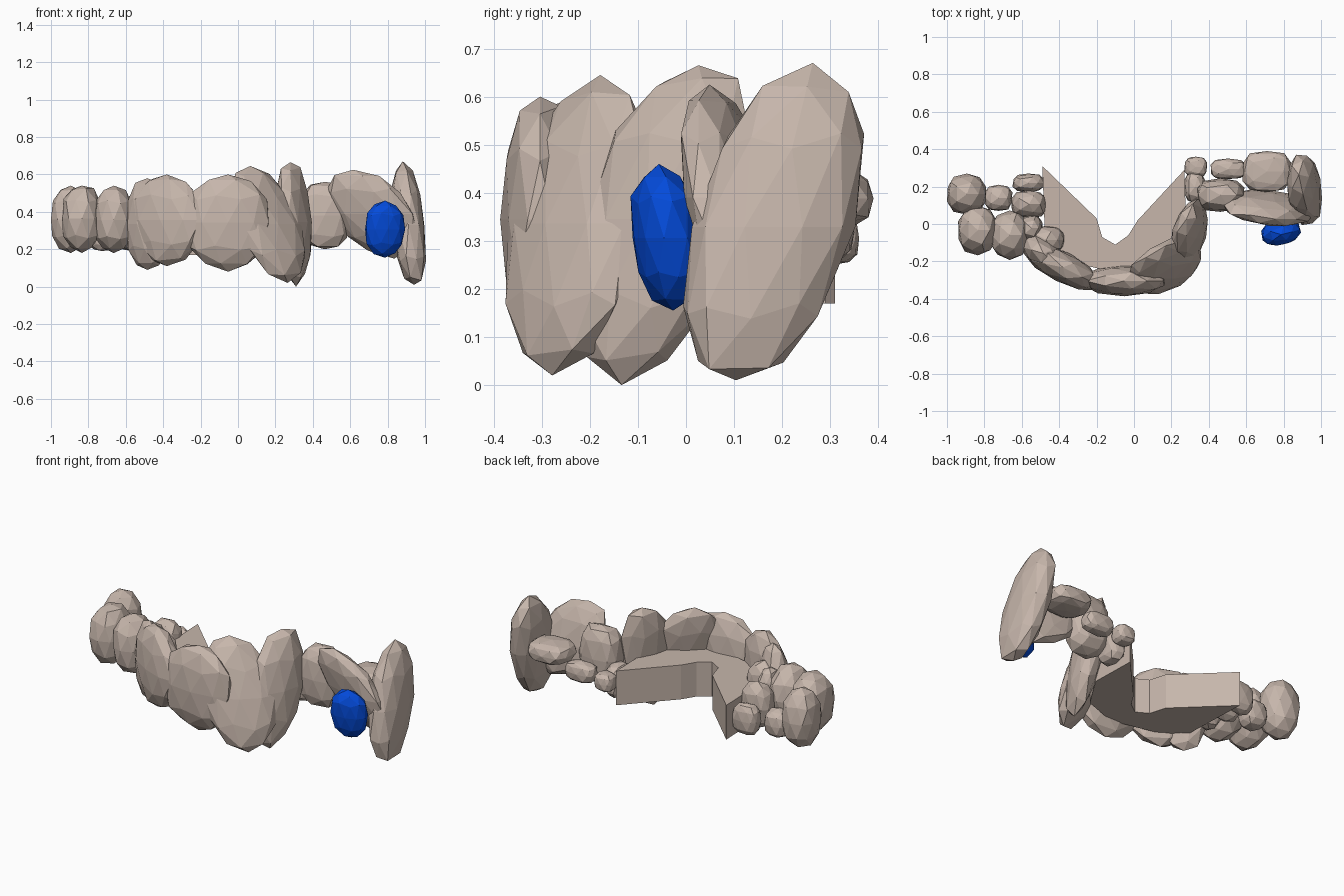
import bpy, bmesh, math, random
from mathutils import Matrix, Vector

if "Cube" in bpy.data.objects:
    bpy.data.objects.remove(bpy.data.objects["Cube"])


def material(name, rgb):
    m = bpy.data.materials.new(name)
    m.diffuse_color = (*rgb, 1)
    m.use_nodes = True
    m.node_tree.nodes["Principled BSDF"].inputs["Base Color"].default_value = m.diffuse_color
    return m


STONE = material("warm_grey_stone", (0.57, 0.47, 0.41))
BLUE = material("deep_blue", (0.001, 0.07, 0.71))
rnd = random.Random(4)


def finish(bm, name, mat):
    bmesh.ops.recalc_face_normals(bm, faces=bm.faces[:])
    me = bpy.data.meshes.new(name)
    bm.to_mesh(me)
    bm.free()
    me.materials.append(mat)
    bpy.context.collection.objects.link(bpy.data.objects.new(name, me))


def rock(name, x, y, size, low, high, yaw=0, lean=(0, 0), box=.88, mat=STONE):
    """Faceted boulder: squared-off sphere, sized, turned, with its top leaning over."""
    bm = bmesh.new()
    bmesh.ops.create_icosphere(bm, subdivisions=2, radius=1)
    for v in bm.verts:
        k = rnd.uniform(.96, 1.04)
        v.co = [math.copysign(abs(c) ** box, c) * k for c in v.co]
    turn = Matrix.Rotation(yaw, 3, 'Z')
    ext = [(min(v.co[i] for v in bm.verts), max(v.co[i] for v in bm.verts)) for i in range(3)]
    for v in bm.verts:
        u = [(c - a) / (b - a) - .5 for c, (a, b) in zip(v.co, ext)]
        p = turn @ Vector((u[0] * size[0], u[1] * size[1], 0))
        v.co = (x + p.x + u[2] * lean[0], y + p.y + u[2] * lean[1], low + (u[2] + .5) * (high - low))
    finish(bm, name, mat)


def arc(deg, scale=1):
    """Point and heading on the curved front, measured from its middle."""
    t = math.radians(deg)
    rx, ry = (.55 if deg < 0 else .38) * scale, .4 * scale
    return (-.06 + rx * math.sin(t), .1 - ry * math.cos(t),
            math.atan2(ry * math.sin(t), rx * math.cos(t)))


# Earth bank: V-shaped inner edge, outer edge following the front arc
outline = [(-.49, .31), (-.20, .03), (-.17, -.07), (-.10, -.11), (-.03, -.06), (.02, .02), (.27, .29)]
outline += [arc(d, .92)[:2] for d in (75, 37, 0, -35, -55)]
bm = bmesh.new()
base = bm.faces.new([bm.verts.new((x, y, .17)) for x, y in outline])
up = bmesh.ops.extrude_face_region(bm, geom=[base], use_keep_orig=True)
bmesh.ops.translate(bm, vec=(0, 0, .21), verts=[g for g in up["geom"] if isinstance(g, bmesh.types.BMVert)])
finish(bm, "earth_bank", STONE)

# Front row of big boulders set along the arc: angle, length, low, high, lean
for i, (deg, length, low, high, lean) in enumerate([
        (-50, .26, .09, .58, (0, 0)), (-35, .43, .11, .60, (0, 0)), (0, .45, .08, .60, (0, 0)),
        (36, .40, .02, .645, (-.2, .1)), (68, .33, 0, .665, (-.03, .16))]):
    x, y, yaw = arc(deg, 1.01)
    rock(f"front_boulder_{i + 1}", x, y, (length, .165), low, high, yaw, lean, box=.95)

# Left cluster: three alike boulders
for i, (x, y) in enumerate([(-.895, .16), (-.835, -.035), (-.665, -.06)]):
    rock(f"left_boulder_{i + 1}", x, y, (.21, .265 - .045 * (i == 0)), .18, .54)

# Left cluster: small stones on a common base: x, y, width, depth, top
for i, (x, y, w, d, top) in enumerate([
        (-.725, .14, .15, .14, .36), (-.56, .105, .19, .15, .47), (-.565, .22, .17, .10, .38),
        (-.55, -.02, .12, .14, .50), (-.47, -.085, .20, .15, .50)]):
    rock(f"left_stone_{i + 1}", x, y, (w, d), .19, top, box=.75)

# Right cluster: small stones: x, y, width, depth, low, high
for i, (x, y, w, d, low, high) in enumerate([
        (.325, .195, .11, .17, .18, .38), (.33, .305, .12, .11, .25, .36), (.505, .295, .19, .11, .26, .38),
        (.71, .28, .26, .22, .33, .45), (.465, .155, .25, .18, .20, .56)]):
    rock(f"right_stone_{i + 1}", x, y, (w, d), low, high, box=.7)

# Right cluster: large leaning boulders and the blue accent stone
rock("right_front_boulder", .725, .09, (.44, .15), .15, .625, -.22, (-.22, -.08))
rock("right_end_boulder", .91, .185, (.17, .34), .01, .67, 0, (-.06, .16))
rock("blue_stone", .785, -.04, (.21, .14), .155, .46, .2, (0, -.03), mat=BLUE)
